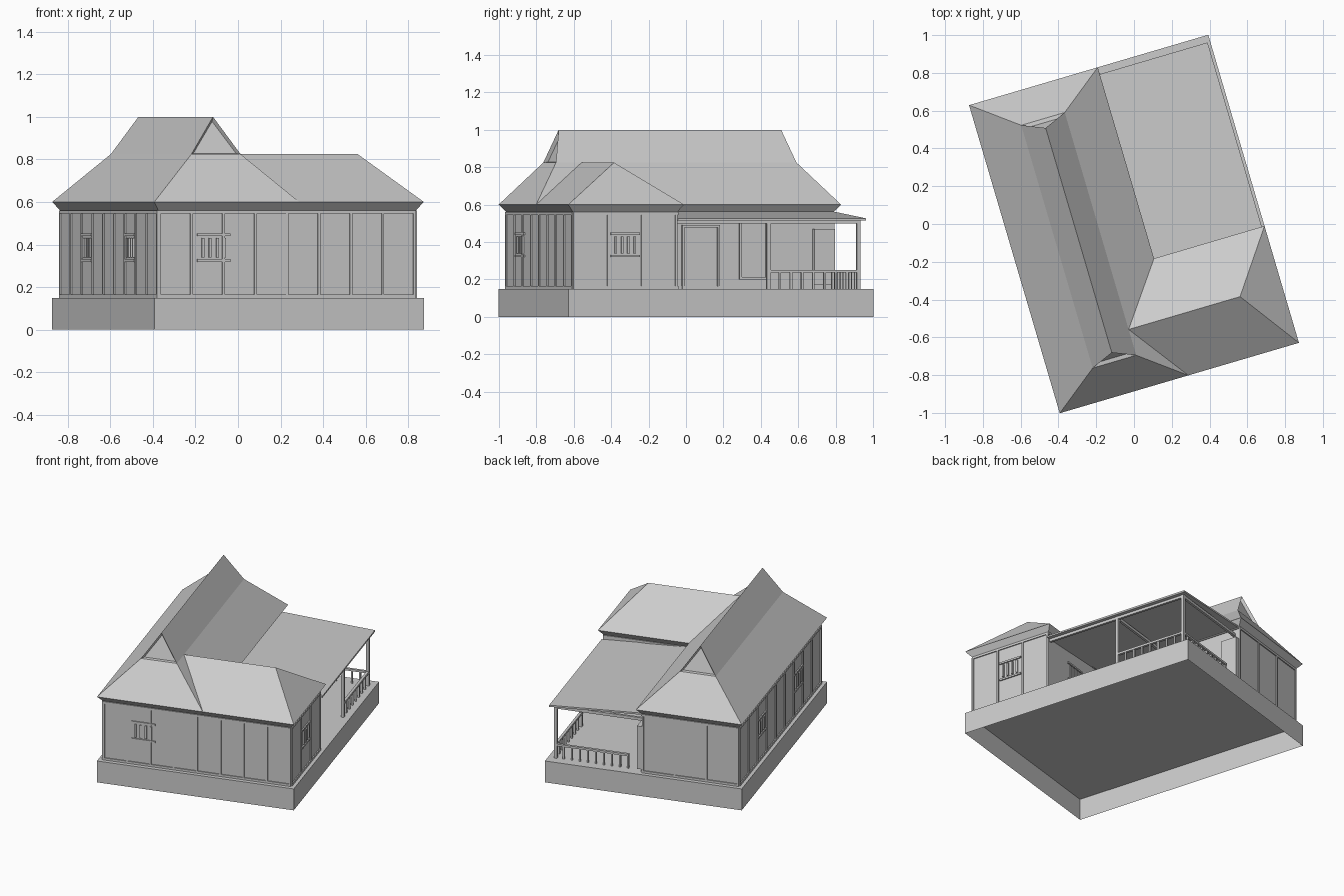
import bpy, bmesh, math

if "Cube" in bpy.data.objects:
    bpy.data.objects.remove(bpy.data.objects["Cube"])

ANGLE = math.radians(16.4)   # the whole house is turned about z


def finish(name, bm):
    bmesh.ops.recalc_face_normals(bm, faces=bm.faces)
    me = bpy.data.meshes.new(name)
    bm.to_mesh(me)
    bm.free()
    ob = bpy.data.objects.new(name, me)
    ob.rotation_euler.z = ANGLE
    bpy.context.collection.objects.link(ob)
    return ob


def poly(bm, *pts):
    return bm.faces.new([bm.verts.new(p) for p in pts])


def add_box(bm, u0, u1, v0, v1, z0, z1, bottom=True):
    p = [bm.verts.new((u, v, z)) for z in (z0, z1)
         for u, v in ((u0, v0), (u1, v0), (u1, v1), (u0, v1))]
    for i in range(4):
        j = (i + 1) % 4
        bm.faces.new((p[i], p[j], p[j + 4], p[i + 4]))
    bm.faces.new(p[4:])
    if bottom:
        bm.faces.new(p[3::-1])


def boxes(name, *specs):
    bm = bmesh.new()
    for s in specs:
        add_box(bm, *s)
    return finish(name, bm)


# base, open underneath
boxes("base", (-.66, .66, -.85, .85, 0, .15, False))

# L-shaped plan: outer eave line and inner wall line
EAVE = [(-.66, -.85), (.66, -.85), (.66, -.205), (.05, -.205), (.05, .85), (-.66, .85)]
WALL = [(-.63, -.815), (.63, -.815), (.63, -.235), (.02, -.235), (.02, .815), (-.63, .815)]


def band(name, low, zl, high, zh):
    bm = bmesh.new()
    for i in range(len(low)):
        j = (i + 1) % len(low)
        poly(bm, (*low[i], zl), (*low[j], zl), (*high[j], zh), (*high[i], zh))
    bmesh.ops.remove_doubles(bm, verts=bm.verts, dist=1e-5)
    return finish(name, bm)


band("walls", WALL, .15, WALL, .56)
band("eave_soffit", WALL, .56, EAVE, .60)

# main roof: broken-pitch hip with a recessed gablet at each end
bm = bmesh.new()
C, K, R = -.305, .825, 1.0
gablets = []
for s in (-1, 1):
    poly(bm, (C + s * .355, -.85, .6), (C + s * .355, .85, .6), (C + s * .12, .67, K), (C + s * .12, -.67, K))
    poly(bm, (C + s * .12, -.67, K), (C + s * .12, .67, K), (C, .62, R), (C, -.62, R))
    poly(bm, (C - .355, s * .85, .6), (C + .355, s * .85, .6), (C + .12, s * .67, K), (C - .12, s * .67, K))
    gablets.append(poly(bm, (C - .12, s * .67, K), (C + .12, s * .67, K), (C, s * .62, R)))
bmesh.ops.remove_doubles(bm, verts=bm.verts, dist=1e-5)
bmesh.ops.recalc_face_normals(bm, faces=bm.faces)
for f in [f for f in bm.faces if len(f.verts) == 3]:
    if f.normal.y * f.calc_center_median().y < 0:
        bmesh.ops.reverse_faces(bm, faces=bm.faces)
    break
gab = [f for f in bm.faces if len(f.verts) == 3]
bmesh.ops.inset_individual(bm, faces=gab, thickness=.017, depth=-.02)
# keep the frame flush by walls of the recess
finish("main_roof", bm)

# side wing roof
bm = bmesh.new()
M, H = -.5275, .3225
for s in (-1, 1):
    poly(bm, (.05, M + s * H, .6), (.66, M + s * H, .6), (.43, M, K), (-.185, M, K))
poly(bm, (.66, M - H, .6), (.66, M + H, .6), (.43, M, K))
bmesh.ops.remove_doubles(bm, verts=bm.verts, dist=1e-5)
finish("wing_roof", bm)

# wall sides: (axis the wall runs along, fixed position, outward sign)
SIDES = {"left": ("v", -.63, -1), "right": ("v", .63, 1), "porch": ("v", .02, 1),
         "front": ("u", -.815, -1), "back": ("u", .815, 1), "wing_back": ("u", -.235, 1)}
SPANS = {"left": (-.815, .815), "right": (-.815, -.235), "porch": (-.235, .815),
         "front": (-.63, .63), "back": (-.63, .02), "wing_back": (.02, .63)}


def on_wall(side, a0, a1, z0, z1, d=.007):
    axis, p, s = SIDES[side]
    lo, hi = sorted((p - s * .002, p + s * d))
    return (lo, hi, a0, a1, z0, z1) if axis == "v" else (a0, a1, lo, hi, z0, z1)


# battens, baseboard and top trim on every wall
COUNT = {"left": 10, "right": 4, "front": 9, "back": 4}
for side, (a, b) in SPANS.items():
    parts = [on_wall(side, a, b, .15, .165), on_wall(side, a, b, .545, .56)]
    n = COUNT.get(side, 0)
    for i in range(n):
        x = a + .006 + (b - a - .012) * i / (n - 1)
        parts.append(on_wall(side, x - .006, x + .006, .165, .545))
    boxes(side + "_wall_trim", *parts)


# barred windows
def window(side, c, w=.16):
    parts = [on_wall(side, c - w / 2, c + w / 2, z - .006, z + .006, .008) for z in (.325, .445)]
    for k in (-1.5, -.5, .5, 1.5):
        x = c + k * .035
        parts.append(on_wall(side, x - .006, x + .006, .34, .43, .009))
    boxes(side + "_window", *parts)


for side, c in (("left", .36), ("left", -.36), ("front", -.36), ("right", -.525), ("wing_back", .33)):
    window(side, c)


# door and window frames on the porch wall
def frame(name, a0, a1, z0, z1):
    t = .012
    boxes(name, on_wall("porch", a0, a0 + t, z0, z1, .012), on_wall("porch", a1 - t, a1, z0, z1, .012),
          on_wall("porch", a0, a1, z1 - t, z1, .012), on_wall("porch", a0, a1, z0, z0 + t, .012))


frame("door_frame", -.03, .18, .15, .49)
frame("porch_window_frame", .29, .45, .2, .51)
boxes("open_shutter", (.02, .055, .70, .815, .17, .47))

# porch roof: thin slab falling away from the main wing
bm = bmesh.new()
add_box(bm, .02, .645, -.235, .812, .515, .527)
for v in bm.verts:
    if v.co.x < .1:
        v.co.z += .037
finish("porch_roof", bm)

# porch posts and beams
P = .61
boxes("porch_posts", *[(P - .01, P + .01, v - .01, v + .01, .15, .52) for v in (.28, .78)],
      (.04, .06, -.225, -.205, .15, .53))
boxes("porch_beams", (P - .008, P + .008, -.235, .79, .498, .516),
      *[(.02, P, v - .008, v + .008, .498, .518) for v in (.28, .78)])

# railings with balusters
rail = [(P - .009, P + .009, .28, .78, .236, .25), (.12, P, .771, .789, .236, .25)]
for i in range(1, 8):
    v = .28 + .5 * i / 8
    rail.append((P - .006, P + .006, v - .006, v + .006, .15, .24))
for i in range(9):
    u = .126 + (P - .126) * i / 9
    rail.append((u - .006, u + .006, .774, .786, .15, .24))
boxes("porch_railing", *rail)
